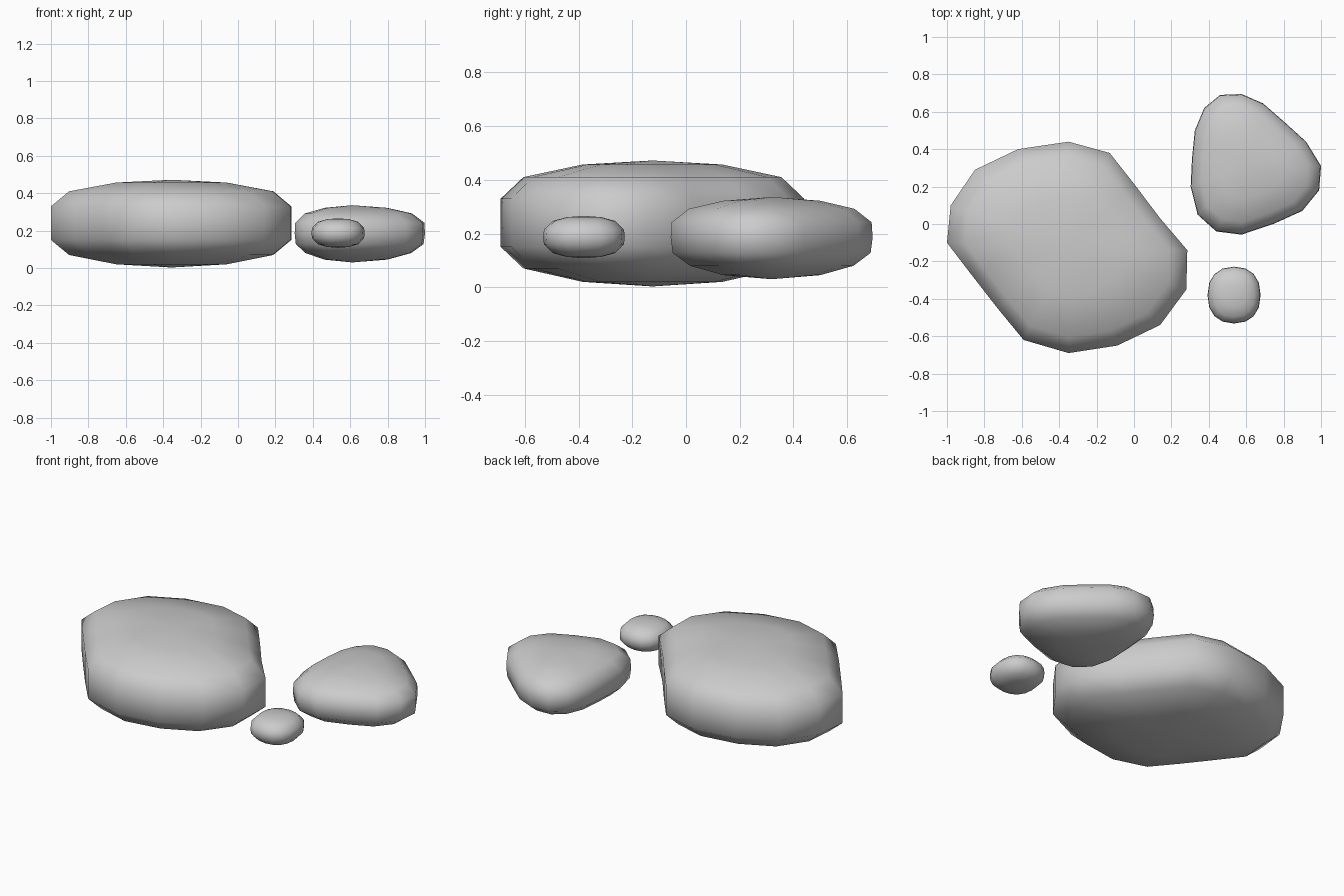
import bpy, bmesh, math

if "Cube" in bpy.data.objects:
    bpy.data.objects.remove(bpy.data.objects["Cube"])


def stone(name, outline, centre, levels, bottom, top):
    """Loft a plan outline through (z, scale) levels, closed by a fan at each pole."""
    cx, cy = centre
    bm = bmesh.new()
    rings = [[bm.verts.new((cx + (x - cx) * s, cy + (y - cy) * s, z)) for x, y in outline]
             for z, s in levels]
    low = bm.verts.new((cx, cy, bottom))
    high = bm.verts.new((cx, cy, top))
    n = len(outline)
    for i in range(n):
        j = (i + 1) % n
        for a, b in zip(rings, rings[1:]):
            bm.faces.new((a[i], a[j], b[j], b[i]))
        bm.faces.new((low, rings[0][j], rings[0][i]))
        bm.faces.new((high, rings[-1][i], rings[-1][j]))
    bmesh.ops.recalc_face_normals(bm, faces=bm.faces)
    for f in bm.faces:
        f.smooth = True
    me = bpy.data.meshes.new(name)
    bm.to_mesh(me)
    bm.free()
    ob = bpy.data.objects.new(name, me)
    bpy.context.collection.objects.link(ob)
    return ob


# Large stone: rounded slab with two opposite corners cut straight
large = [(-1, -.10), (-.98, .10), (-.85, .29), (-.62, .40), (-.35, .44), (-.13, .38),
         (.0, .215), (.14, .03), (.285, -.14), (.28, -.35), (.14, -.54), (-.09, -.65),
         (-.35, -.69), (-.59, -.62), (-.73, -.45), (-.87, -.27)]
stone("large_stone", large, (-.355, -.125),
      [(.02, .46), (.07, .85), (.15, 1), (.24, 1), (.33, 1), (.41, .85), (.457, .46)],
      .003, .472)

# Medium stone: rounded triangular pebble
medium = [(.303, .20), (.31, .35), (.325, .50), (.375, .62), (.46, .69), (.575, .695),
          (.69, .645), (.81, .54), (.92, .44), (1, .31), (.99, .18), (.90, .07),
          (.745, 0), (.575, -.057), (.44, -.04), (.34, .05)]
stone("medium_stone", medium, (.61, .32),
      [(.045, .48), (.08, .81), (.128, .98), (.185, 1), (.242, .99), (.292, .82), (.322, .48)],
      .03, .336)

# Small stone: oval pebble
small = []
for k in range(16):
    a = -2 * math.pi * k / 16
    c, s = math.cos(a), math.sin(a)
    p = 2 / 2.3
    small.append((.535 + .142 * math.copysign(abs(c) ** p, c),
                  -.38 + .152 * math.copysign(abs(s) ** p, s)))
stone("small_stone", small, (.535, -.38),
      [(.113, .42), (.127, .76), (.16, .98), (.1875, 1), (.215, .98), (.247, .76), (.261, .42)],
      .108, .266)
